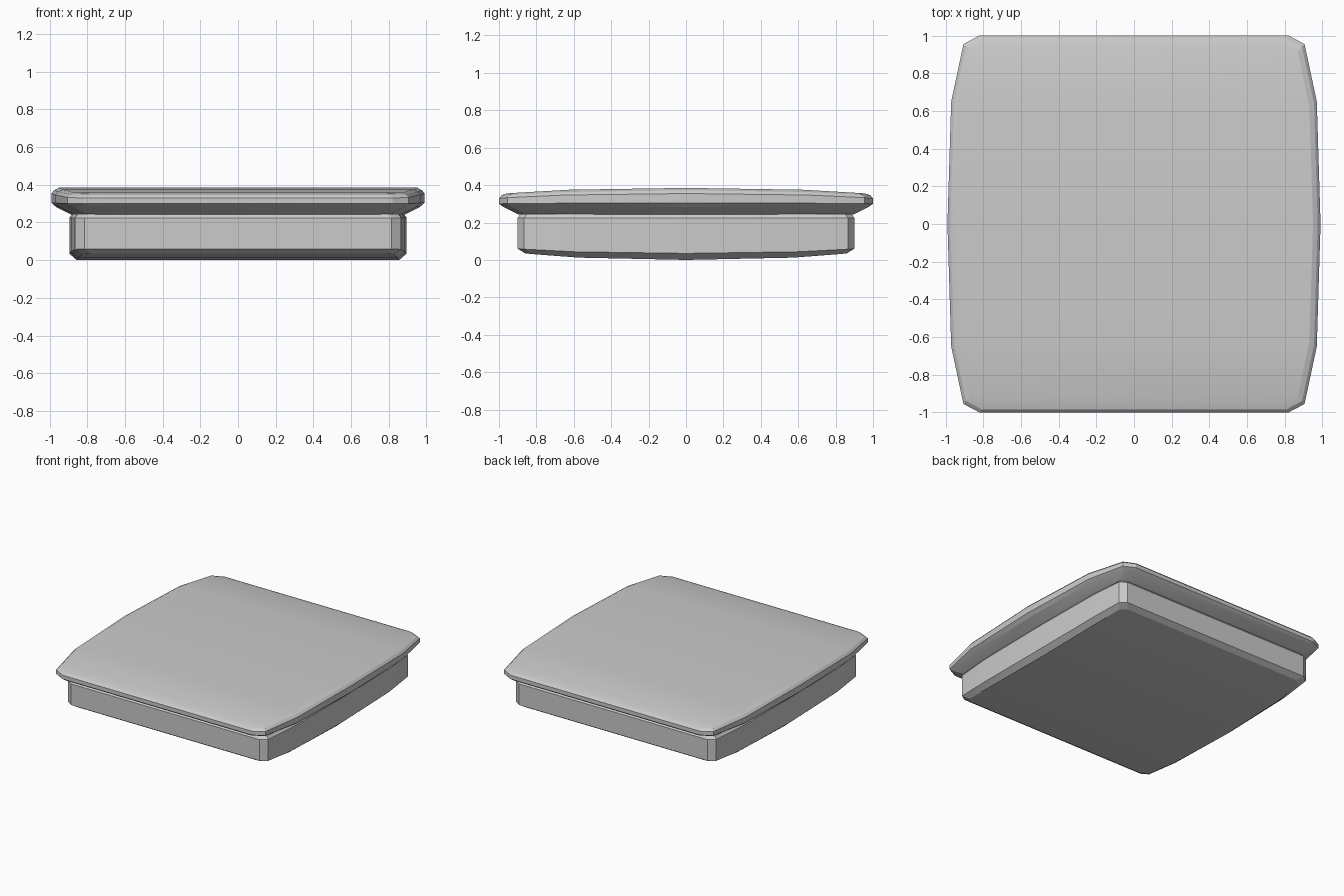
import bpy, bmesh, math

if "Cube" in bpy.data.objects:
    bpy.data.objects.remove(bpy.data.objects["Cube"])


def slab(name, side, rings):
    """Stack outlines into a closed solid.
    side: right-hand outline from front to middle; mirrored to the back and left.
    rings: (inset, z at the middle, z drop at the front/back ends), bottom to top."""
    half = side + [(x, -y) for x, y in reversed(side[:-1])]
    n = len(half)
    outline = half + [(-x, y) for x, y in reversed(half)]
    xmax = max(x for x, y in half)
    ymax = max(abs(y) for x, y in half)
    bm = bmesh.new()
    loops = []
    for inset, z, drop in rings:
        sx, sy = 1 - inset / xmax, 1 - inset / ymax
        loops.append([bm.verts.new((x * sx, y * sy, z - drop * abs(y / ymax) ** 2.6))
                      for x, y in outline])
    # side walls
    m = len(outline)
    for a, b in zip(loops, loops[1:]):
        for i in range(m):
            j = (i + 1) % m
            bm.faces.new((a[i], a[j], b[j], b[i]))
    # crowned caps made of strips running left to right
    for loop in (loops[0], loops[-1]):
        for i in range(n - 1):
            bm.faces.new((loop[i], loop[i + 1], loop[m - 2 - i], loop[m - 1 - i]))
    bmesh.ops.recalc_face_normals(bm, faces=bm.faces)
    mesh = bpy.data.meshes.new(name)
    bm.to_mesh(mesh)
    bm.free()
    obj = bpy.data.objects.new(name, mesh)
    bpy.context.collection.objects.link(obj)
    bpy.ops.object.select_all(action='DESELECT')
    obj.select_set(True)
    bpy.context.view_layer.objects.active = obj
    bpy.ops.object.shade_smooth_by_angle(angle=math.radians(15))
    return obj


# lower body with a gently bulging underside
slab("base",
     [(0.815, -0.90), (0.865, -0.865), (0.887, -0.60), (0.895, 0)],
     [(0.04, 0.0, -0.035), (0.0, 0.035, -0.025), (0.0, 0.225, 0.0), (0.015, 0.245, 0.0)])

# overhanging top with a tapered underside and a crowned surface
slab("lid",
     [(0.82, -1.0), (0.905, -0.955), (0.97, -0.65), (0.99, 0)],
     [(0.105, 0.242, 0.0), (0.025, 0.282, 0.0), (0.0, 0.305, 0.005),
      (0.0, 0.355, 0.025), (0.015, 0.372, 0.026), (0.04, 0.385, 0.03)])
